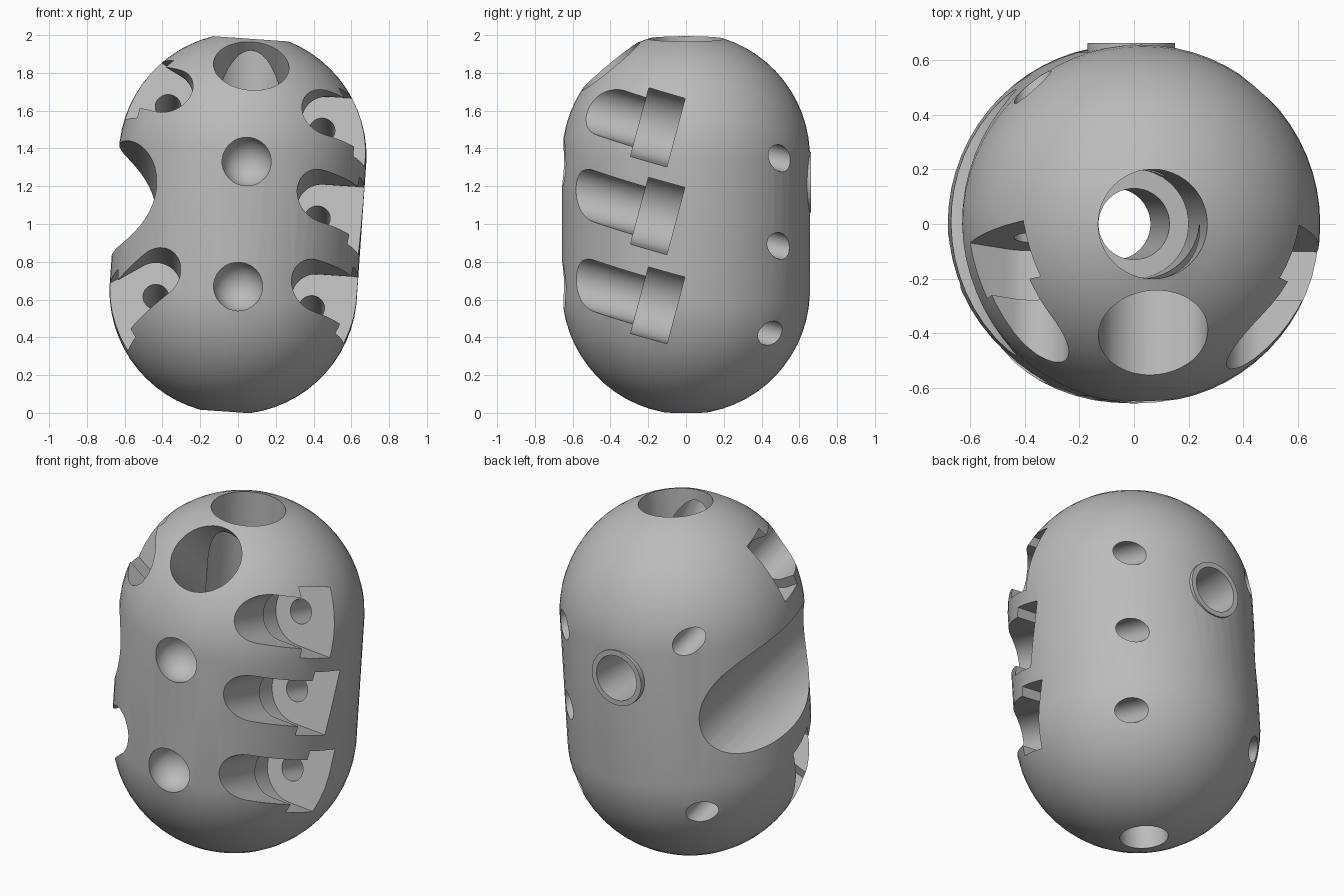
import bpy, bmesh, math
from mathutils import Matrix, Vector

if "Cube" in bpy.data.objects:
    bpy.data.objects.remove(bpy.data.objects["Cube"])

grey = bpy.data.materials.new("plain grey")
grey.use_nodes = True
grey.diffuse_color = (0.5, 0.5, 0.5, 1)
grey.node_tree.nodes["Principled BSDF"].inputs["Base Color"].default_value = (0.5, 0.5, 0.5, 1)

RADIUS, HALF = 0.656, 0.355
CENTRE = Vector((0, 0, 1.003))
LEAN = Matrix.Translation(CENTRE) @ Matrix.Rotation(math.radians(4), 4, 'Y')


def make_object(name, bm, matrix):
    """Turn a bmesh into a scene object with its transform baked in."""
    bm.transform(matrix)
    bmesh.ops.recalc_face_normals(bm, faces=bm.faces)
    mesh = bpy.data.meshes.new(name)
    bm.to_mesh(mesh)
    bm.free()
    mesh.materials.append(grey)
    obj = bpy.data.objects.new(name, mesh)
    bpy.context.collection.objects.link(obj)
    return obj


def prism(name, r, z0, z1, matrix, length=0.0, steps=24):
    """Closed prism over a circle, or over a stadium stretched along local x."""
    outline = []
    for side, start in ((length, -90), (0, 90)):
        for i in range(steps + (1 if length else 0)):
            a = math.radians(start + 180 * i / steps)
            outline.append((side + r * math.cos(a), r * math.sin(a)))
    bm = bmesh.new()
    low = [bm.verts.new((x, y, z0)) for x, y in outline]
    high = [bm.verts.new((x, y, z1)) for x, y in outline]
    bm.faces.new(low[::-1])
    bm.faces.new(high)
    for i in range(len(outline)):
        bm.faces.new((low[i - 1], low[i], high[i], high[i - 1]))
    return make_object(name, bm, matrix)


def ball(name, r, matrix, stretch=0.0, segments=32, rings=15):
    """Sphere; stretch pulls its halves apart into a capsule."""
    bm = bmesh.new()
    bmesh.ops.create_uvsphere(bm, u_segments=segments, v_segments=rings, radius=r)
    for v in bm.verts:
        v.co.z += math.copysign(stretch, v.co.z)
    return make_object(name, bm, matrix)


def combine(target, tool, operation='DIFFERENCE'):
    """Apply a boolean, trying the second solver if the first changes nothing."""
    bpy.context.view_layer.objects.active = target
    before = len(target.data.vertices)
    for solver in ('MANIFOLD', 'EXACT'):
        mod = target.modifiers.new("shape", 'BOOLEAN')
        mod.operation, mod.solver, mod.object = operation, solver, tool
        try:
            bpy.ops.object.modifier_apply(modifier=mod.name)
        except RuntimeError:
            target.modifiers.clear()
        if len(target.data.vertices) != before:
            break
    bpy.data.objects.remove(tool)


def aim(place, tilt, roll=0):
    """Frame whose local z runs to the back, dipping by tilt degrees."""
    return (Matrix.Translation(place) @ Matrix.Rotation(math.radians(-90 - tilt), 4, 'X')
            @ Matrix.Rotation(math.radians(roll), 4, 'Z'))


# Leaning capsule body
body = ball("capsule_body", RADIUS, LEAN, HALF, 64, 31)

# Rear socket collar
combine(body, prism("collar", 0.16, 0.45, 0.662, aim((-0.01, 0, 1.22), 0)), 'UNION')

# Stepped tunnel along the body axis
combine(body, prism("wide_tunnel", 0.2, 0, 1.2, LEAN))
combine(body, prism("narrow_tunnel", 0.13, -1.2, 0.1, LEAN))

# Sloping mouth from the crown to the front
combine(body, prism("mouth", 0.2, -0.6, 0.5, aim((0.07, -0.41, 1.85), 47)))

# Rear socket bore
combine(body, prism("rear_bore", 0.13, 0.02, 0.9, aim((-0.01, 0, 1.22), 0)))

# Round dimples on the front
for x, z in ((0.045, 1.33), (0.0, 0.67)):
    combine(body, ball("dimple", 0.132, Matrix.Translation((x, -0.62, z))))

# Rounded grip groove on the right side
combine(body, prism("grip", 0.3, -1, 1, aim((-0.73, 0, 1.13), 11)))

# Screw pockets: hole to the back, wide undercut, narrower entry slot
POCKETS = ((0.445, 1.495, 4, 0.025), (0.42, 1.03, 4, 0.025), (0.39, 0.555, 4, 0.025),
           (-0.37, 1.62, 212, 0), (-0.435, 0.615, 150, 0))
for x, z, roll, inset in POCKETS:
    slot = aim((x + inset, -0.05, z), 15, roll)
    combine(body, prism("undercut", 0.185, -0.2, 0, slot, 0.6))
    combine(body, prism("entry", 0.132, -0.9, -0.15, slot, 0.6))
    combine(body, prism("screw_hole", 0.068, -0.1, 1, aim((x, -0.05, z), 15)))

bpy.ops.object.select_all(action='DESELECT')
body.select_set(True)
bpy.context.view_layer.objects.active = body
bpy.ops.object.shade_smooth_by_angle(angle=math.radians(30))
